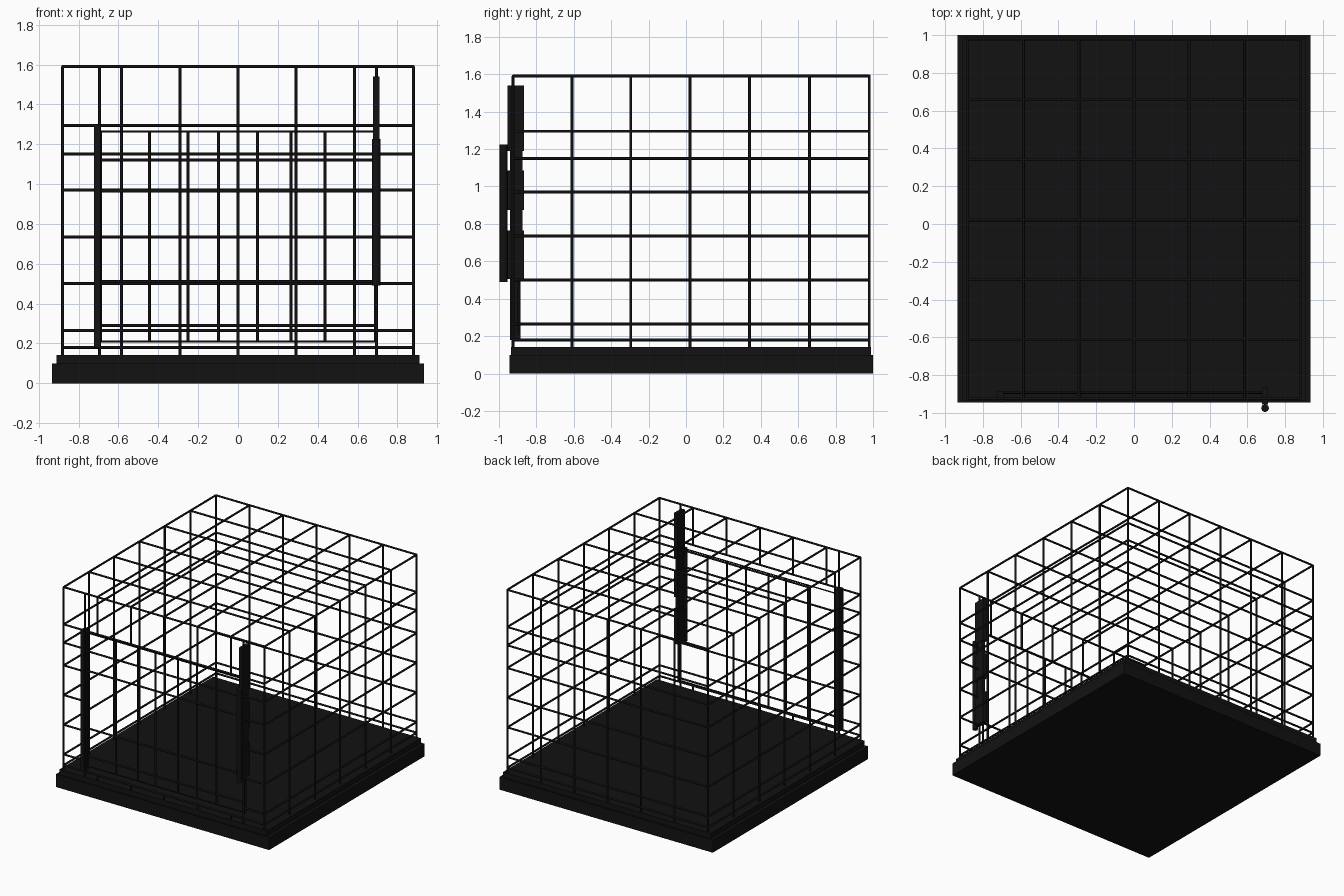
import bpy, bmesh
from mathutils import Vector

if "Cube" in bpy.data.objects:
    bpy.data.objects.remove(bpy.data.objects["Cube"])

black = bpy.data.materials.new("black_metal")
black.diffuse_color = (0.006, 0.006, 0.006, 1)
black.use_nodes = True
black.node_tree.nodes["Principled BSDF"].inputs["Base Color"].default_value = black.diffuse_color

X, Y0, Y1 = 0.88, -0.925, 0.98
Z0, Z1 = 0.13, 1.59
R = 0.0075


def finish(name, bm):
    me = bpy.data.meshes.new(name)
    bm.to_mesh(me)
    bm.free()
    me.materials.append(black)
    ob = bpy.data.objects.new(name, me)
    bpy.context.collection.objects.link(ob)
    return ob


def wires(name, segments, r=R, sides=8):
    """One object made of straight round rods between point pairs."""
    bm = bmesh.new()
    for a, b in segments:
        a, b = Vector(a), Vector(b)
        d = b - a
        made = bmesh.ops.create_cone(bm, cap_ends=True, segments=sides,
                                     radius1=r, radius2=r, depth=d.length)["verts"]
        rot = d.to_track_quat('Z', 'Y')
        for v in made:
            v.co = rot @ v.co + (a + b) / 2
    ob = finish(name, bm)
    for p in ob.data.polygons:
        p.use_smooth = len(p.vertices) == 4
    return ob


def boxes(name, bounds):
    """One object made of boxes given as (x0, x1, y0, y1, z0, z1)."""
    bm = bmesh.new()
    for x0, x1, y0, y1, z0, z1 in bounds:
        made = bmesh.ops.create_cube(bm, size=1)["verts"]
        for v in made:
            v.co = Vector(((x0 + x1) / 2 + v.co.x * (x1 - x0),
                           (y0 + y1) / 2 + v.co.y * (y1 - y0),
                           (z0 + z1) / 2 + v.co.z * (z1 - z0)))
    return finish(name, bm)


# Base tray with a stepped rim
boxes("base_tray", [(-0.935, 0.935, -0.945, 1.0, 0, 0.10)])
boxes("tray_step", [(-0.91, 0.91, -0.935, 0.988, 0.10, 0.142)])

levels = [0.18, 0.265, 0.50, 0.735, 0.97, 1.15, 1.295]
xs = [-0.585, -0.292, 0, 0.292, 0.585]
ys = [-0.61, -0.295, 0.022, 0.34, 0.66]
D = 0.695  # half width of the doorway

# Corner posts and top frame
wires("cage_frame",
      [((s * X, y, Z0), (s * X, y, Z1)) for s in (-1, 1) for y in (Y0, Y1)]
      + [((-X, y, Z1), (X, y, Z1)) for y in (Y0, Y1)]
      + [((s * X, Y0, Z1), (s * X, Y1, Z1)) for s in (-1, 1)])

# Side walls
for side, s in (("left", -1), ("right", 1)):
    wires(side + "_wall_wires",
          [((s * X, y, Z0), (s * X, y, Z1)) for y in ys]
          + [((s * X, Y0, z), (s * X, Y1, z)) for z in levels])

# Back wall
wires("back_wall_wires",
      [((x, Y1, Z0), (x, Y1, Z1)) for x in xs]
      + [((-X, Y1, z), (X, Y1, z)) for z in levels])

# Roof grid
wires("roof_wires",
      [((x, Y0, Z1), (x, Y1, Z1)) for x in xs]
      + [((-X, y, Z1), (X, y, Z1)) for y in ys])

# Front wall around the doorway
front = [((-X, Y0, z), (X, Y0, z)) for z in (levels[0], levels[-1])]
front += [((x, Y0, levels[-1]), (x, Y0, Z1)) for x in xs]
front += [((x, Y0, Z0), (x, Y0, levels[0])) for x in xs]
for s in (-1, 1):
    front.append(((s * D, Y0, Z0), (s * D, Y0, Z1)))
    front += [((s * D, Y0, z), (s * X, Y0, z)) for z in levels[1:-1]]
wires("front_wall_wires", front)

# Door panel, set just inside the front wall
DY = -0.893
wires("door_wires",
      [((x, DY, 0.21), (x, DY, 1.265))
       for x in (-0.69, -0.445, -0.25, -0.098, 0.098, 0.265, 0.437, 0.69)]
      + [((-0.69, DY, z), (0.69, DY, z)) for z in (0.29, 0.51, 0.965, 1.12)])
wires("door_edge_wires",
      [((-0.69, DY, z), (0.69, DY, z)) for z in (0.21, 1.265)], r=0.005)

# Hinge strip on the left of the door
boxes("hinge_strip", [(-0.722, -0.69, -0.94, -0.885, 0.18, 1.30)])

# Latch: guide blocks, sliding bar and grip
boxes("latch_guides", [(0.678, 0.71, -0.955, -0.865, z0, z1)
                       for z0, z1 in ((1.19, 1.54), (0.875, 1.085), (0.505, 0.765))])
boxes("latch_bar", [(0.682, 0.706, -0.94, -0.875, 0.50, 1.50)])
wires("latch_grip", [((0.694, -0.975, 0.49), (0.694, -0.975, 1.225))], r=0.021, sides=8)
